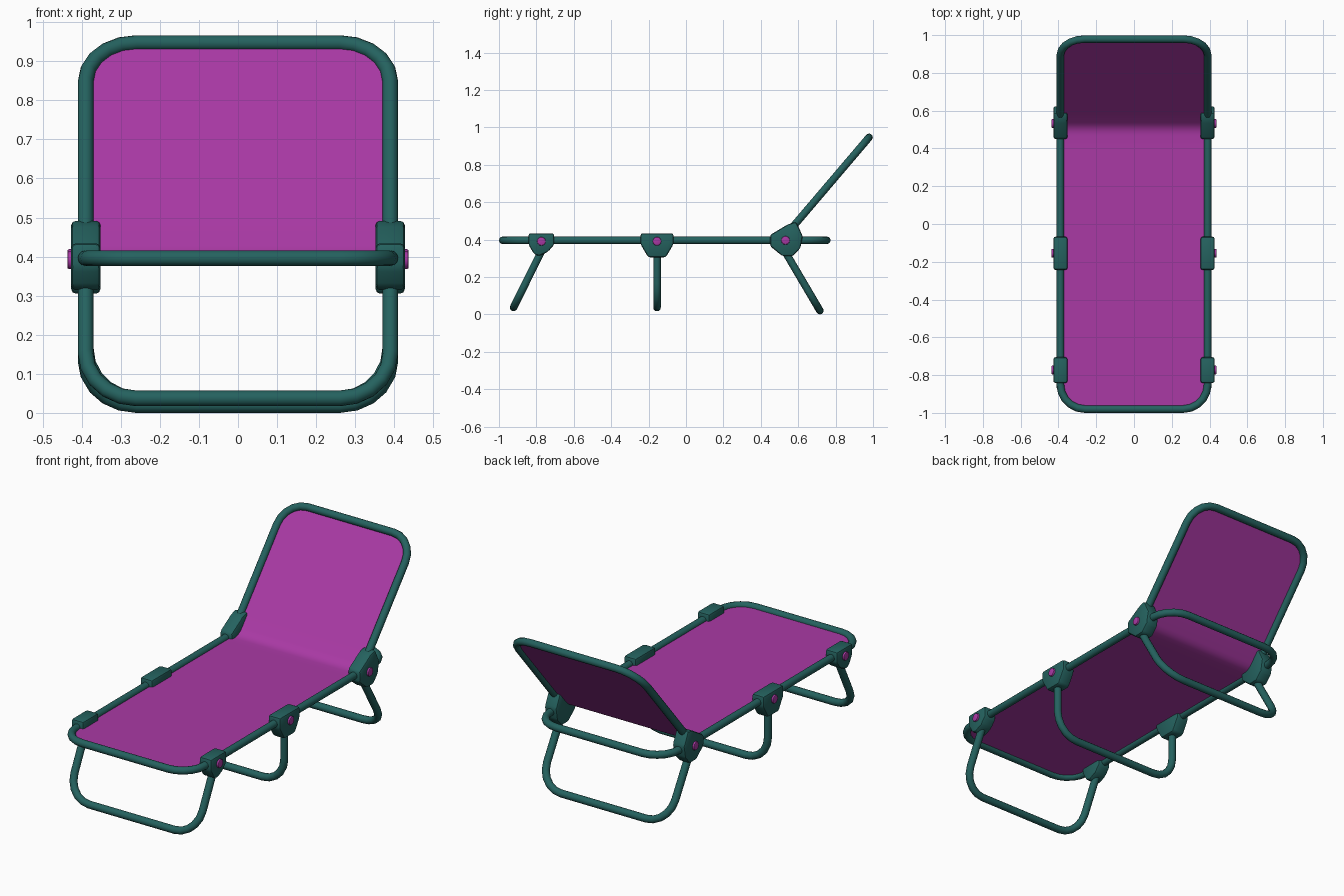
import bpy, bmesh, math
from mathutils import Vector

if "Cube" in bpy.data.objects:
    bpy.data.objects.remove(bpy.data.objects["Cube"])

W, R, TUBE, ZF = 0.39, 0.13, 0.02, 0.396      # half width, corner radius, tube radius, frame height
BEND = Vector((0, 0.51, ZF))                  # where the backrest leaves the seat
TOP = Vector((0, 0.979, 0.947))               # top of the backrest
FRONT, REAR = -0.98, 0.753


def material(name, rgb):
    m = bpy.data.materials.new(name)
    m.diffuse_color = (*rgb, 1)
    m.use_nodes = True
    m.node_tree.nodes["Principled BSDF"].inputs["Base Color"].default_value = m.diffuse_color
    return m


TEAL = material("dark teal", (0.018, 0.122, 0.114))
PURPLE = material("purple", (0.40, 0.041, 0.375))


def mesh_object(name, bm, mat, angle=35):
    me = bpy.data.meshes.new(name)
    bm.to_mesh(me)
    bm.free()
    ob = bpy.data.objects.new(name, me)
    bpy.context.collection.objects.link(ob)
    me.materials.append(mat)
    activate(ob)
    bpy.ops.object.shade_smooth_by_angle(angle=math.radians(angle))
    return ob


def activate(ob):
    bpy.ops.object.select_all(action='DESELECT')
    ob.select_set(True)
    bpy.context.view_layer.objects.active = ob


def tube(name, pts, cyclic=False):
    cu = bpy.data.curves.new(name, 'CURVE')
    cu.dimensions = '3D'
    cu.bevel_depth, cu.bevel_resolution, cu.use_fill_caps = TUBE, 4, True
    sp = cu.splines.new('POLY')
    sp.points.add(len(pts) - 1)
    for p, co in zip(sp.points, pts):
        p.co = (*co, 1)
    sp.use_cyclic_u = cyclic
    ob = bpy.data.objects.new(name, cu)
    bpy.context.collection.objects.link(ob)
    cu.materials.append(TEAL)
    activate(ob)
    bpy.ops.object.convert(target='MESH')
    bpy.ops.object.shade_smooth_by_angle(angle=math.radians(50))


def rounded_end(end, inward, n=5):
    """Two rounded corners and the crossbar between them, from -x to +x."""
    half = []
    for i in range(n + 1):
        a = math.pi / 2 * i / n
        x = W - R * (1 - math.cos(a))
        half.append((x, R * (1 - math.sin(a))))
    left = [Vector((-x, 0, 0)) + end + inward * u for x, u in half]
    right = [Vector((x, 0, 0)) + end + inward * u for x, u in reversed(half)]
    return left + right


def u_tube(name, start, end):
    side = Vector((W, 0, 0))
    tube(name, [start - side] + rounded_end(end, (start - end).normalized()) + [start + side])


# Tubular frames
Y = Vector((0, 1, 0))
front_end = rounded_end(Vector((0, FRONT, ZF)), Y)
rear_end = rounded_end(Vector((0, REAR, ZF)), -Y)
tube("seat_frame", front_end + rear_end[::-1], cyclic=True)
u_tube("backrest_frame", BEND, TOP)
u_tube("front_leg", Vector((0, -0.757, 0.37)), Vector((0, -0.922, 0.037)))
u_tube("middle_leg", Vector((0, -0.155, 0.37)), Vector((0, -0.155, 0.037)))
u_tube("rear_leg", Vector((0, 0.51, 0.37)), Vector((0, 0.716, 0.02)))

# Fabric sheet: rows along the seat, round the bend and up the backrest
d = (TOP - BEND).normalized()
corner = [(R * (1 - math.cos(math.pi / 2 * i / 5)), W - R * (1 - math.sin(math.pi / 2 * i / 5)))
          for i in range(6)]
rows = [(Vector((0, FRONT + u, ZF)), x) for u, x in corner]
rows += [(Vector((0, y, ZF)), W) for y in (-0.4, 0.1, 0.42)]
a, b = BEND - Y * 0.04, BEND + d * 0.04
for i in range(5):
    t = i / 4
    rows.append((a * (1 - t) ** 2 + BEND * 2 * t * (1 - t) + b * t * t, W))
rows.append((BEND + d * 0.12, W))
rows += [(TOP - d * u, x) for u, x in reversed(corner)]
bm = bmesh.new()
pairs = [[bm.verts.new(p + Vector((s * x, 0, 0))) for s in (-1, 1)] for p, x in rows]
for p, q in zip(pairs, pairs[1:]):
    bm.faces.new((p[0], p[1], q[1], q[0]))
mesh_object("fabric", bm, PURPLE, 60)

# Hinge brackets (side profiles in y, z) with rivets on the outside
HINGES = {
    "front": ([(-0.842, 0.434), (-0.705, 0.434), (-0.705, 0.372), (-0.738, 0.335),
               (-0.785, 0.312), (-0.812, 0.322), (-0.842, 0.372)], (-0.773, 0.391)),
    "middle": ([(-0.243, 0.434), (-0.067, 0.434), (-0.067, 0.375), (-0.108, 0.305),
                (-0.202, 0.305), (-0.243, 0.375)], (-0.155, 0.391)),
    "rear": ([(0.45, 0.425), (0.545, 0.482), (0.588, 0.495), (0.624, 0.42), (0.612, 0.355),
              (0.572, 0.312), (0.515, 0.312), (0.45, 0.365)], (0.532, 0.396)),
}
for name, (profile, (ry, rz)) in HINGES.items():
    for side, s in (("left", -1), ("right", 1)):
        bm = bmesh.new()
        f = bm.faces.new([bm.verts.new((s * 0.352, y, z)) for y, z in profile])
        ext = bmesh.ops.extrude_face_region(bm, geom=[f])
        moved = [v for v in ext["geom"] if isinstance(v, bmesh.types.BMVert)]
        bmesh.ops.translate(bm, verts=moved, vec=(s * 0.075, 0, 0))
        bmesh.ops.recalc_face_normals(bm, faces=bm.faces)
        bmesh.ops.bevel(bm, geom=bm.edges[:], offset=0.012, segments=2, profile=0.5,
                        affect='EDGES', clamp_overlap=True)
        mesh_object(f"{name}_hinge_{side}", bm, TEAL)

        bm = bmesh.new()
        bmesh.ops.create_cone(bm, cap_ends=True, segments=16, radius1=0.023, radius2=0.023, depth=0.037)
        rim = [e for e in bm.edges if all(v.co.z > 0 for v in e.verts)]
        bmesh.ops.bevel(bm, geom=rim, offset=0.005, segments=2, profile=0.5, affect='EDGES')
        for v in bm.verts:
            x, y, z = v.co
            v.co = (s * (0.4185 + z), ry + x, rz + y)
        bmesh.ops.recalc_face_normals(bm, faces=bm.faces)
        mesh_object(f"{name}_rivet_{side}", bm, PURPLE)
